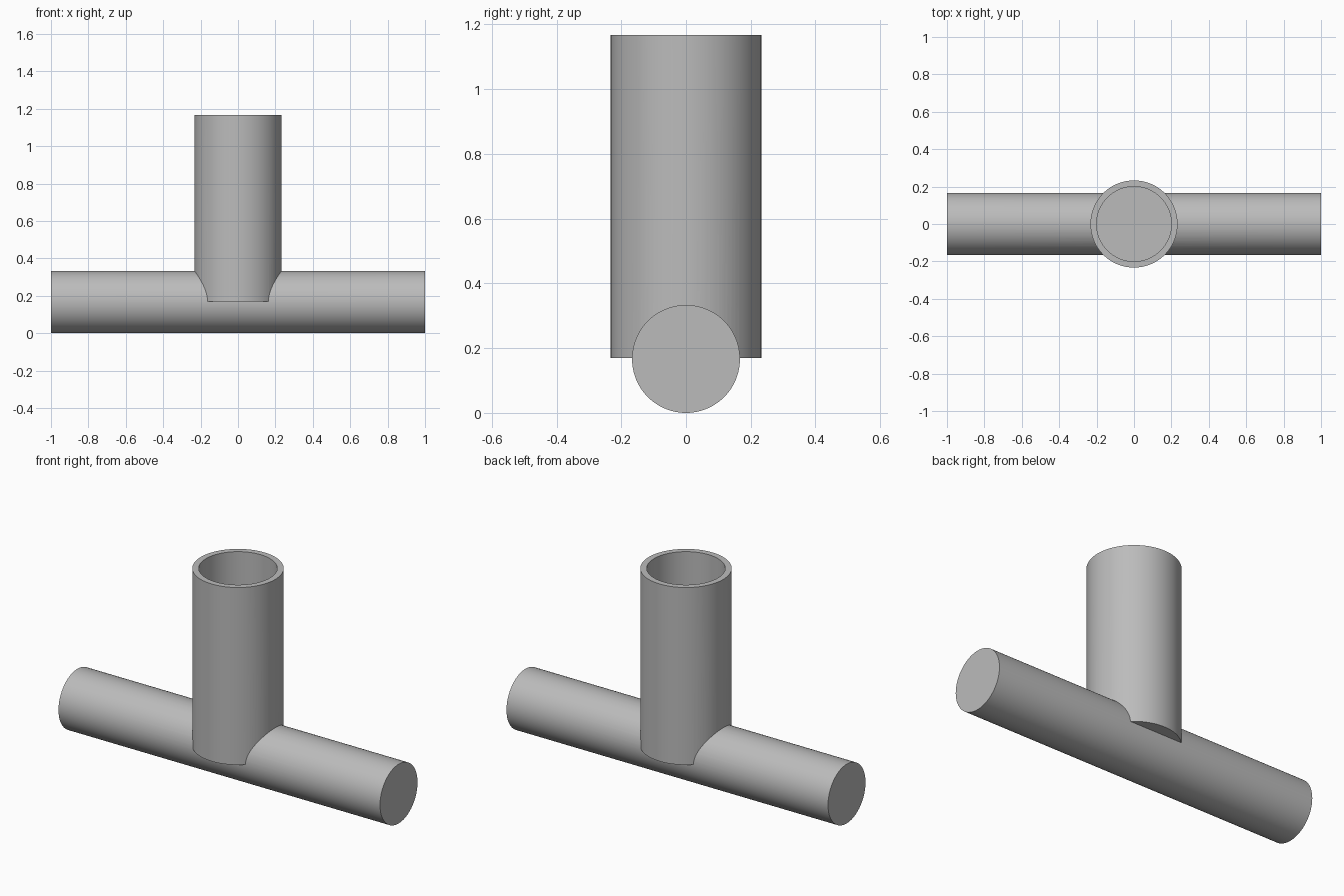
import bpy
import math

old = bpy.data.objects.get("Cube")
if old:
    bpy.data.objects.remove(old, do_unlink=True)

ROD_R = 1 / 6
TUBE_R, BORE_R = 0.233, 0.2
TUBE_BOTTOM, TUBE_TOP, FLOOR = 0.17, 1.167, 0.335

grey = bpy.data.materials.new("plain grey")
grey.use_nodes = True
colour = (0.5, 0.5, 0.5, 1)
grey.diffuse_color = colour
grey.node_tree.nodes["Principled BSDF"].inputs["Base Color"].default_value = colour


def cylinder(name, radius, depth, location, rotation=(0, 0, 0)):
    bpy.ops.mesh.primitive_cylinder_add(
        vertices=96, radius=radius, depth=depth, location=location, rotation=rotation)
    obj = bpy.context.object
    obj.name = name
    obj.data.materials.append(grey)
    return obj


def upright(name, radius, bottom, top):
    return cylinder(name, radius, top - bottom, (0, 0, (top + bottom) / 2))


def apply_boolean(target, other, operation):
    mod = target.modifiers.new(operation.lower(), "BOOLEAN")
    mod.operation = operation
    mod.solver = "EXACT"
    mod.object = other
    bpy.context.view_layer.objects.active = target
    bpy.ops.object.modifier_apply(modifier=mod.name)
    bpy.data.objects.remove(other, do_unlink=True)


# Upright cup: a tube closed just above the rod
tee = upright("tee_handle", TUBE_R, TUBE_BOTTOM, TUBE_TOP)
bore = upright("bore_cutter", BORE_R, FLOOR, TUBE_TOP + 0.1)
bore.hide_render = True
apply_boolean(tee, bore, "DIFFERENCE")

# Solid crossbar fused to the cup
rod = cylinder("cross_rod", ROD_R, 2, (0, 0, ROD_R), (0, math.pi / 2, 0))
apply_boolean(tee, rod, "UNION")

# Smooth walls with crisp rims and seam
bpy.ops.object.select_all(action="DESELECT")
tee.select_set(True)
bpy.context.view_layer.objects.active = tee
bpy.ops.object.shade_smooth_by_angle(angle=math.radians(30))
